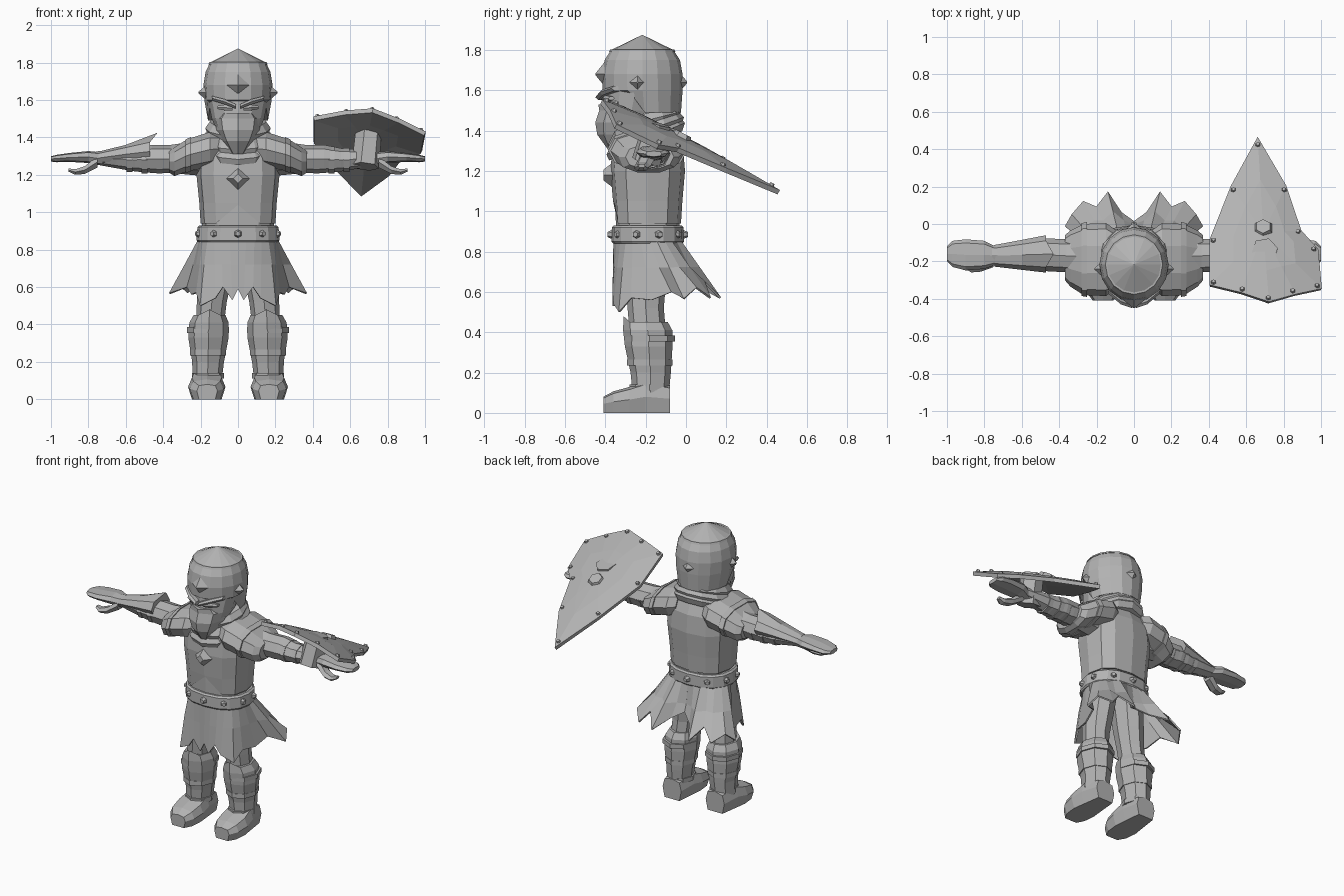
import bpy, bmesh, math
from mathutils import Vector, Matrix

steel = bpy.data.materials.new("plain_grey")
steel.diffuse_color = (0.45, 0.45, 0.45, 1)


def finish(name, bm, mirror=False, thick=0):
    bmesh.ops.recalc_face_normals(bm, faces=bm.faces)
    me = bpy.data.meshes.new(name)
    bm.to_mesh(me)
    bm.free()
    me.materials.append(steel)
    ob = bpy.data.objects.new(name, me)
    bpy.context.collection.objects.link(ob)
    if thick:
        m = ob.modifiers.new("thickness", 'SOLIDIFY')
        m.thickness = thick
        m.offset = 0
    if mirror:
        ob.modifiers.new("mirror", 'MIRROR').use_clip = False
    return ob


def loft(name, axis, rings, n=12, power=2.0, mirror=False, tweak=None):
    """Rings are (position on axis, centre a, centre b, radius a, radius b)."""
    a, b = [(1, 2), (0, 2), (0, 1)][axis]
    bm = bmesh.new()
    loops = []
    for t, ca, cb, ra, rb in rings:
        loop = []
        for i in range(n):
            ang = 2 * math.pi * i / n
            c, s = math.cos(ang), math.sin(ang)
            co = [0, 0, 0]
            co[axis] = t
            co[a] = ca + ra * math.copysign(abs(c) ** (2 / power), c)
            co[b] = cb + rb * math.copysign(abs(s) ** (2 / power), s)
            loop.append(bm.verts.new(tweak(*co) if tweak else co))
        loops.append(loop)
    for lo, hi in zip(loops, loops[1:]):
        for i in range(n):
            j = (i + 1) % n
            bm.faces.new((lo[i], lo[j], hi[j], hi[i]))
    bm.faces.new(loops[0])
    bm.faces.new(loops[-1])
    return finish(name, bm, mirror)


def stud(name, loc, normal, r, h, sides=6, r2=0.5, mirror=False):
    """Small tapered stud sitting on a surface."""
    bm = bmesh.new()
    rot = Vector(normal).to_track_quat('Z', 'Y').to_matrix().to_4x4()
    bmesh.ops.create_cone(bm, cap_ends=True, segments=sides, radius1=r, radius2=r * r2,
                          depth=h, matrix=Matrix.Translation(loc) @ rot)
    return finish(name, bm, mirror)


# Torso and breastplate with a notched lower edge
loft("torso", 2, [(.85, 0, -.19, .19, .155), (1.0, 0, -.19, .195, .16), (1.2, 0, -.19, .21, .165),
                  (1.35, 0, -.19, .19, .15), (1.43, 0, -.19, .1, .1)], 12, 2.5)
loft("breastplate", 2, [(.94, 0, -.19, .2, .165), (1.05, 0, -.19, .207, .172),
                        (1.2, 0, -.19, .222, .185), (1.32, 0, -.19, .215, .175),
                        (1.4, 0, -.19, .15, .14)], 12, 2.6,
     tweak=lambda x, y, z: (x, y, z + (.1 if z < 1 and abs(x) < .01 and y < -.2 else 0)))

# Belt with studs
loft("belt", 2, [(.84, 0, -.19, .215, .172), (.85, 0, -.19, .222, .18),
                 (.92, 0, -.19, .217, .178), (.93, 0, -.19, .205, .168)], 16, 2.3)
for i in range(10):
    t = 2 * math.pi * (i + .5) / 10
    stud("belt_stud", (.222 * math.cos(t), -.19 + .184 * math.sin(t), .885),
         (math.cos(t), math.sin(t), 0), .026, .03)

# Tattered skirt, flaring to torn tails at the back
hem = [(0, -.36, .59), (.03, -.36, .53), (.08, -.36, .6), (.12, -.355, .54), (.2, -.33, .5),
       (.22, -.27, .57), (.245, -.17, .56), (.27, -.07, .6), (.365, -.01, .565), (.33, .05, .62),
       (.27, .12, .57), (.2, .09, .65), (.14, .17, .57), (.07, .06, .63), (0, .01, .67)]
bm = bmesh.new()
rows = []
for i, p in enumerate(hem):
    t = -math.pi / 2 + math.pi * i / (len(hem) - 1)
    top = Vector((.2 * math.cos(t), -.19 + .165 * math.sin(t), .87))
    end = Vector(p)
    mid = top.lerp(end, .5)
    mid.z = .72
    rows.append([bm.verts.new(v) for v in (top, mid, end)])
for u, v in zip(rows, rows[1:]):
    for k in range(2):
        bm.faces.new((u[k], v[k], v[k + 1], u[k + 1]))
finish("skirt", bm, True, .01)

# Legs, shin guards, boots
loft("thigh", 2, [(.4, .15, -.19, .075, .09), (.52, .14, -.2, .08, .09),
                  (.64, .125, -.2, .09, .1), (.84, .1, -.2, .095, .12)], 8, mirror=True)
loft("shin_guard", 2, [(.1, .165, -.175, .078, .09), (.2, .16, -.175, .085, .1),
                       (.33, .158, -.185, .108, .118), (.41, .155, -.19, .105, .122),
                       (.45, .152, -.2, .085, .11)], 8, mirror=True,
     tweak=lambda x, y, z: (x, y, z + (.03 if z > .44 and y < -.29 else 0)))
for z, w, d in ((.125, .085, .1), (.25, .097, .112), (.37, .112, .126)):
    loft("shin_band", 2, [(z - .015, .16, -.18, w, d), (z + .015, .16, -.18, w, d)], 8, mirror=True)
loft("boot", 1, [(-.41, .165, .045, .055, .035), (-.36, .167, .055, .09, .052),
                 (-.28, .167, .066, .1, .063), (-.2, .165, .08, .088, .077),
                 (-.08, .162, .07, .07, .067)], 8, 3, True,
     tweak=lambda x, y, z: (x, y, 0 if z < .03 else z))

# Arms
loft("sleeve", 0, [(.15, -.18, 1.29, .11, .1), (.36, -.17, 1.285, .088, .075),
                   (.46, -.165, 1.285, .088, .075), (.55, -.165, 1.28, .075, .062),
                   (.65, -.165, 1.285, .065, .05), (.76, -.165, 1.29, .05, .035)], 8, mirror=True)
for x, r in ((.42, .086), (.5, .085), (.58, .075)):
    loft("sleeve_band", 0, [(x - .015, -.165, 1.28, r, r * .85),
                            (x + .015, -.165, 1.28, r, r * .85)], 8, mirror=True)
loft("pauldron", 0, [(.1, -.19, 1.34, .16, .09), (.15, -.19, 1.335, .195, .098),
                     (.27, -.19, 1.305, .19, .09), (.34, -.185, 1.27, .15, .08),
                     (.37, -.18, 1.27, .12, .06)], 10, 2.4, True)
loft("pauldron_rim", 0, [(.25, -.19, 1.31, .2, .097), (.28, -.19, 1.3, .195, .093)], 10, 2.4, True)
loft("gauntlet", 0, [(-.745, -.17, 1.29, .058, .034), (-.6, -.165, 1.31, .08, .05),
                     (-.47, -.16, 1.325, .1, .07)], 8,
     tweak=lambda x, y, z: (x + (.04 if z > 1.38 else 0), y, z + (.03 if z > 1.38 else 0)))

# Hands with a grasping thumb
loft("hand", 0, [(.73, -.17, 1.285, .045, .035), (.8, -.165, 1.295, .075, .032),
                 (.9, -.165, 1.293, .083, .024), (.97, -.16, 1.287, .07, .02),
                 (1.0, -.16, 1.285, .04, .014)], 8, 2.6, True)
loft("thumb", 0, [(.75, -.19, 1.27, .04, .035), (.82, -.215, 1.225, .04, .024),
                  (.87, -.225, 1.215, .034, .017), (.905, -.22, 1.225, .018, .01)], 6, mirror=True)

# Neck, scarf wraps and pendant
loft("neck", 2, [(1.34, 0, -.2, .11, .11), (1.52, 0, -.21, .12, .13)], 10)
for z0, r, w, tilt in ((1.36, .16, .035, .4), (1.4, .15, .04, .35), (1.45, .14, .035, .25)):
    section = [(r - w, -w), (r + w * .6, -w), (r + w, 0), (r + w * .3, w), (r - w, w)]
    bm = bmesh.new()
    wraps = []
    for i in range(12):
        t = 2 * math.pi * i / 12
        wraps.append([bm.verts.new((q * math.cos(t), -.2 + q * math.sin(t),
                                    z0 + h + tilt * q * math.sin(t))) for q, h in section])
    for i in range(12):
        u, v = wraps[i], wraps[(i + 1) % 12]
        for k in range(5):
            m = (k + 1) % 5
            bm.faces.new((u[k], v[k], v[m], u[m]))
    finish("scarf", bm)
stud("pendant", (0, -.385, 1.18), (0, -1, 0), .065, .05, 4, .4)

# Helmet, raised at the face, with pyramid ornaments
loft("helmet", 2, [(1.49, 0, -.205, .16, .18), (1.6, 0, -.215, .18, .198),
                   (1.68, 0, -.217, .185, .2), (1.75, 0, -.217, .173, .187),
                   (1.8, 0, -.217, .15, .155), (1.875, 0, -.217, .001, .001)], 16,
     tweak=lambda x, y, z: (x, y, 1.585 if z < 1.55 and y < -.25 else z))
loft("helmet_cap_rim", 2, [(1.79, 0, -.217, .158, .165), (1.803, 0, -.217, .153, .159)], 16)
stud("brow_ornament", (0, -.425, 1.68), (0, -1, 0), .065, .05, 4, .05)
stud("side_ornament", (.185, -.24, 1.64), (1, 0, 0), .05, .05, 4, .1, True)
stud("back_ornament", (0, -.015, 1.64), (0, 1, 0), .05, .04, 4, .1)

# Face, mask, brows and eyes
loft("face", 2, [(1.4, 0, -.28, .1, .12), (1.5, 0, -.27, .14, .14), (1.6, 0, -.25, .16, .155)], 12)
loft("mask", 2, [(1.31, 0, -.35, .035, .04), (1.38, 0, -.33, .085, .11), (1.44, 0, -.31, .115, .14),
                 (1.5, 0, -.3, .125, .13), (1.53, 0, -.3, .1, .135)], 8)
loft("brow", 0, [(.01, -.42, 1.565, .03, .014), (.07, -.4, 1.59, .03, .016),
                 (.14, -.34, 1.61, .03, .014)], 6, mirror=True)
loft("eye", 0, [(.03, -.405, 1.555, .015, .012), (.07, -.395, 1.56, .015, .018),
                (.11, -.37, 1.56, .015, .01)], 6, mirror=True)


# Kite shield, tilted and bowed across its width
def on_shield(x, y, lift=0.0):
    return Vector((x, y, 1.34 - .52 * y - .5 * (x - .55) ** 2 + lift))


rim = [(.66, .46), (.81, .2), (.89, -.04), (.98, -.14), (1.0, -.35), (.86, -.38), (.72, -.42),
       (.57, -.37), (.405, -.33), (.405, -.09), (.52, .2)]
bm = bmesh.new()
centre = bm.verts.new(on_shield(.69, -.05, .02))
outer = [bm.verts.new(on_shield(x, y)) for x, y in rim]
inner = [bm.verts.new(on_shield(.69 + .55 * (x - .69), -.05 + .55 * (y + .05), .015)) for x, y in rim]
for i in range(len(rim)):
    j = (i + 1) % len(rim)
    bm.faces.new((outer[i], outer[j], inner[j], inner[i]))
    bm.faces.new((inner[i], inner[j], centre))
finish("shield", bm, thick=.025)
up = (0, .46, .89)
stud("shield_boss", on_shield(.69, -.02, .03), up, .06, .035, 6, .7)
for x, y in rim:
    stud("shield_rivet", on_shield(.69 + .93 * (x - .69), -.05 + .93 * (y + .05), .017),
         up, .017, .022, 6, .6)
stud("shield_grip", (.69, -.17, 1.34), (.1, .3, 1), .075, .2, 6, .95)
